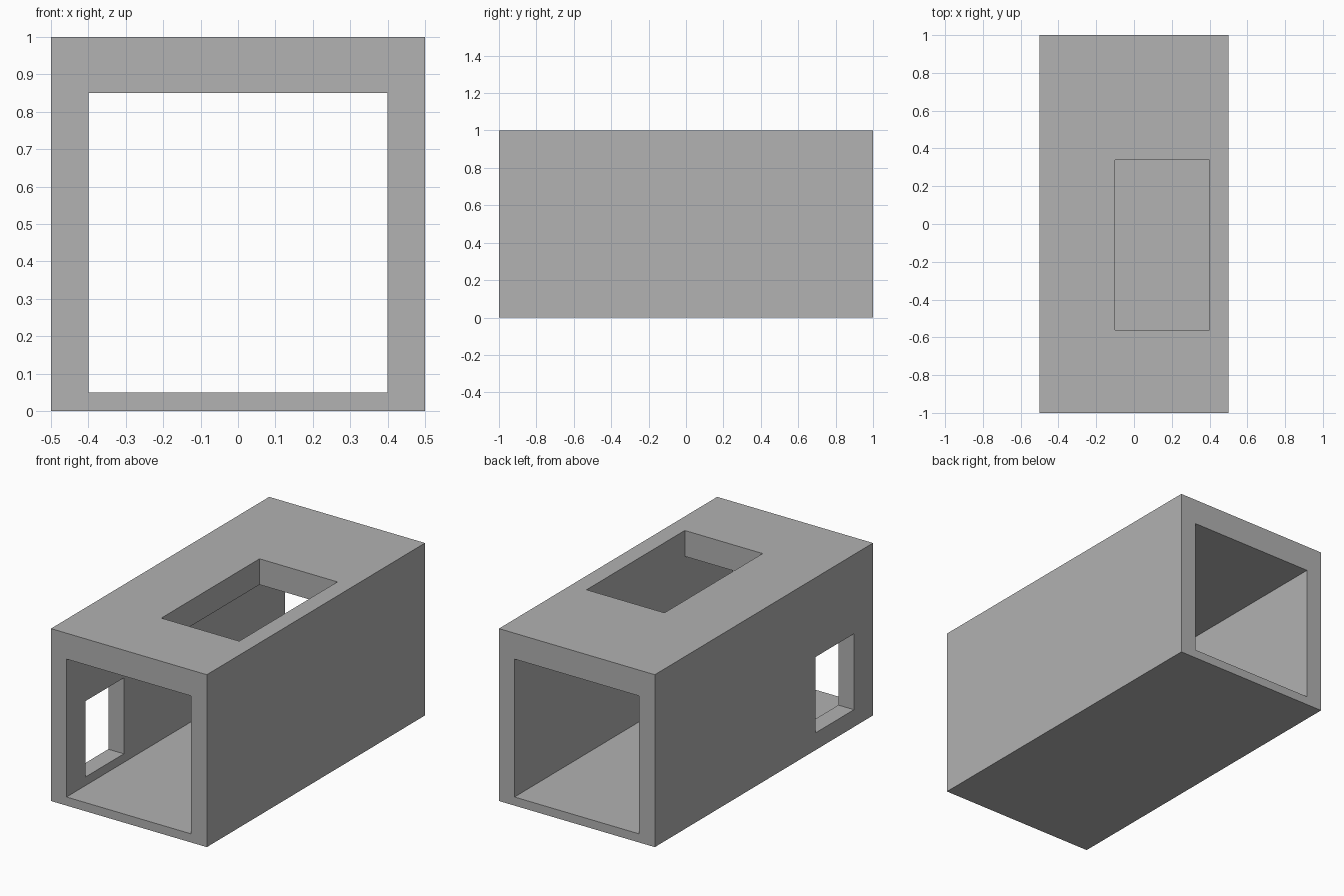
import bpy
import bmesh
from mathutils import Vector

if "Cube" in bpy.data.objects:
    bpy.data.objects.remove(bpy.data.objects["Cube"], do_unlink=True)

# Single plain grey
grey = bpy.data.materials.new("plain_grey")
grey.use_nodes = True
colour = (0.445, 0.445, 0.445, 1)
grey.diffuse_color = colour
grey.node_tree.nodes["Principled BSDF"].inputs["Base Color"].default_value = colour


def box(name, low, high):
    """Box between two opposite corners, with its origin at the world origin."""
    bm = bmesh.new()
    bmesh.ops.create_cube(bm, size=1)
    for v in bm.verts:
        v.co = Vector([h if c > 0 else l for c, l, h in zip(v.co, low, high)])
    mesh = bpy.data.meshes.new(name)
    bm.to_mesh(mesh)
    bm.free()
    mesh.materials.append(grey)
    obj = bpy.data.objects.new(name, mesh)
    bpy.context.collection.objects.link(obj)
    return obj


# Outer block
shell = box("tunnel_shell", (-0.5, -1, 0), (0.5, 1, 1))

# Openings: the passage end to end, the roof hatch, the window in the right wall
openings = [
    box("passage_cutter", (-0.4, -1.1, 0.05), (0.4, 1.1, 0.85)),
    box("roof_hatch_cutter", (-0.1, -0.56, 0.7), (0.4, 0.34, 1.1)),
    box("side_window_cutter", (-0.6, -0.825, 0.1), (-0.3, -0.475, 0.54)),
]
for cutter in openings:
    cut = shell.modifiers.new(cutter.name, "BOOLEAN")
    cut.operation = "DIFFERENCE"
    cut.solver = "EXACT"
    cut.object = cutter

# Bake the cuts, then drop the cutters
bpy.context.view_layer.update()
graph = bpy.context.evaluated_depsgraph_get()
baked = bpy.data.meshes.new_from_object(shell.evaluated_get(graph))
shell.modifiers.clear()
shell.data = baked
for cutter in openings:
    bpy.data.objects.remove(cutter, do_unlink=True)
